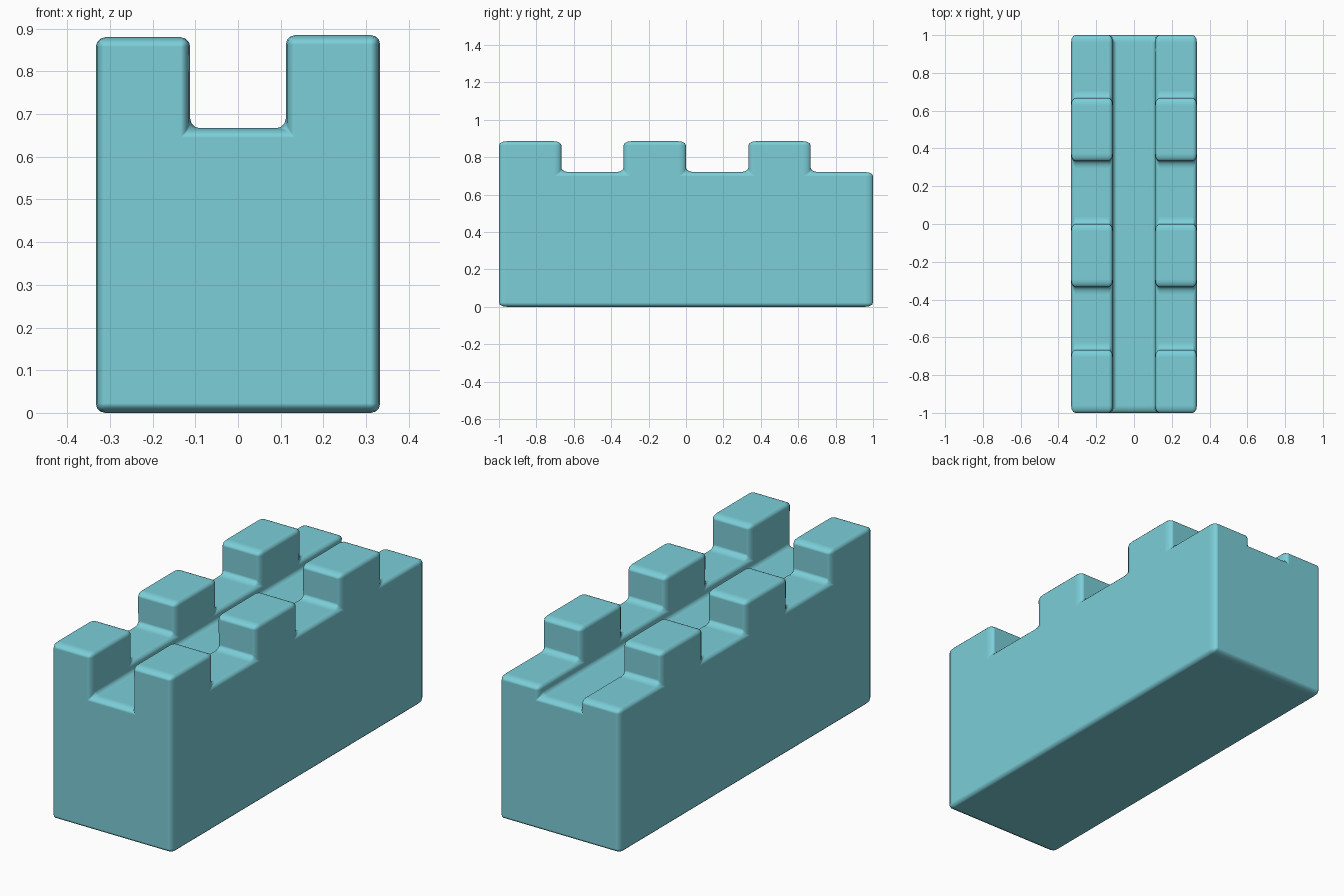
import bpy, bmesh
from itertools import product

if "Cube" in bpy.data.objects:
    bpy.data.objects.remove(bpy.data.objects["Cube"])

STRETCH = 1.8  # rounding is longer along the wall than across it
BEVEL = 0.022

xs = [-0.333, -0.112, 0.112, 0.333]
ys = [-1 + i / 3 for i in range(7)]
zs = [0, 0.667, 0.72, 0.885]


def solid(i, j, k):
    """Which blocks of the wall are filled: body, parapets, merlons."""
    if not (0 <= i < 3 and 0 <= j < 6 and 0 <= k < 3):
        return False
    if k == 0:
        return True
    if i == 1:
        return False          # walkway channel
    return k == 1 or j % 2 == 0


# Outer skin of the filled blocks
bm = bmesh.new()
for cell in product(range(3), range(6), range(3)):
    if not solid(*cell):
        continue
    for axis, side in product(range(3), (0, 1)):
        nb = list(cell)
        nb[axis] += 1 if side else -1
        if solid(*nb):
            continue
        u, v = (axis + 1) % 3, (axis + 2) % 3
        ring = [(0, 0), (1, 0), (1, 1), (0, 1)]
        if not side:
            ring.reverse()
        verts = []
        for a, b in ring:
            p = list(cell)
            p[axis] += side
            p[u] += a
            p[v] += b
            verts.append(bm.verts.new((xs[p[0]], ys[p[1]] / STRETCH, zs[p[2]])))
        bm.faces.new(verts)
bmesh.ops.remove_doubles(bm, verts=bm.verts, dist=1e-4)
bmesh.ops.dissolve_limit(bm, angle_limit=0.02, verts=bm.verts, edges=bm.edges)

# Left merlons sit a hair lower
for v in bm.verts:
    if v.co.x < 0 and v.co.z > 0.8:
        v.co.z -= 0.005

mesh = bpy.data.meshes.new("castle_wall")
bm.to_mesh(mesh)
bm.free()
wall = bpy.data.objects.new("castle_wall", mesh)
bpy.context.collection.objects.link(wall)
wall.scale.y = STRETCH

# Rounded edges and inner fillets
bev = wall.modifiers.new("rounding", 'BEVEL')
bev.width = BEVEL
bev.segments = 3
bev.limit_method = 'ANGLE'
bev.harden_normals = True

mat = bpy.data.materials.new("teal")
mat.diffuse_color = (0.2, 0.62, 0.69, 1)
mat.use_nodes = True
mat.node_tree.nodes["Principled BSDF"].inputs["Base Color"].default_value = mat.diffuse_color
mesh.materials.append(mat)

bpy.context.view_layer.objects.active = wall
wall.select_set(True)
bpy.ops.object.shade_smooth()
